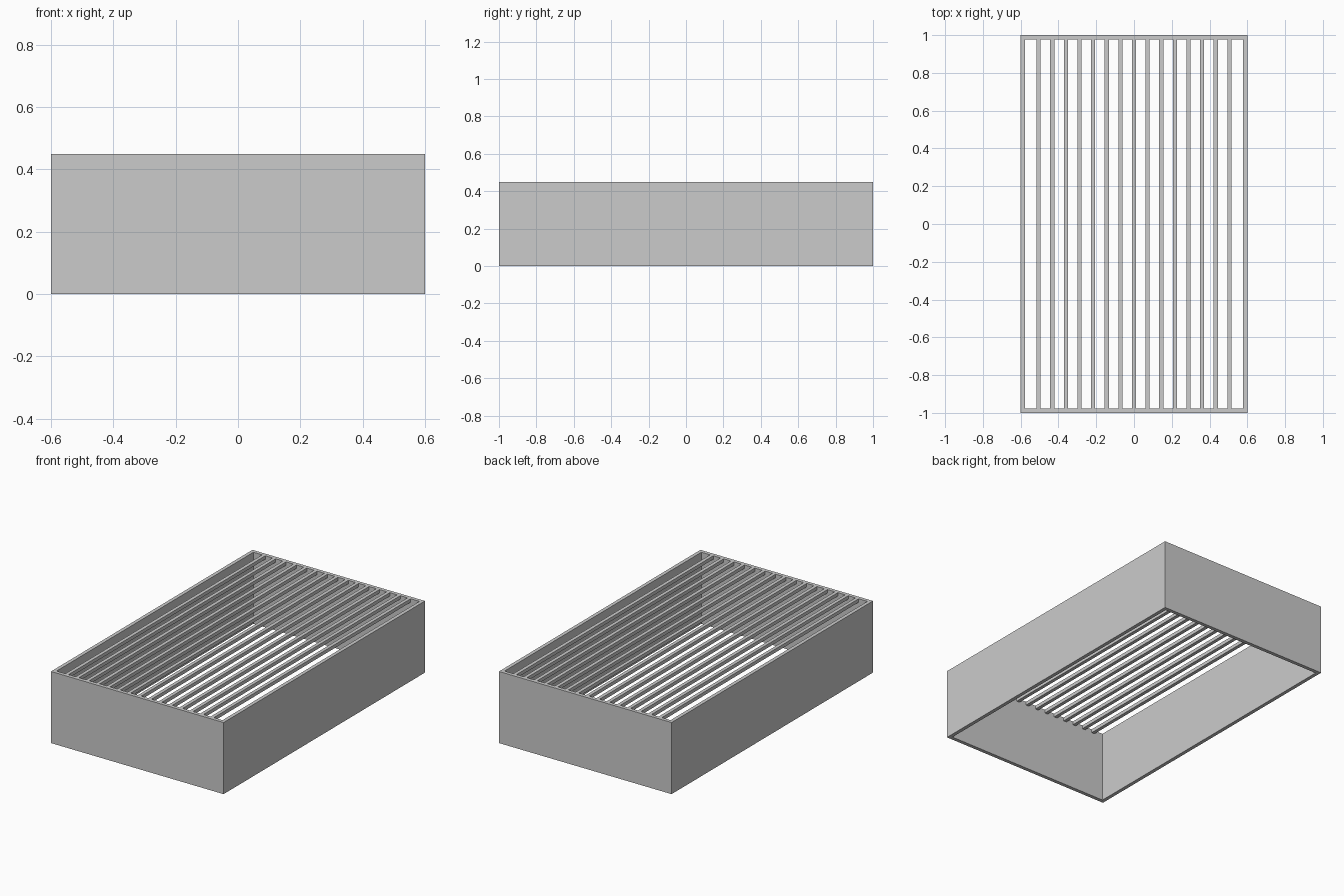
import bpy

cube = bpy.data.objects.get("Cube")
if cube:
    bpy.data.objects.remove(cube, do_unlink=True)

WIDTH, LENGTH, HEIGHT = 1.2, 2.0, 0.45
WALL = 0.023
BAR = 0.022
BAR_COUNT = 15
BAR_SPAN = 1.01   # distance between the centres of the outermost bars

grey = bpy.data.materials.new("plain grey")
grey.use_nodes = True
colour = (0.6, 0.6, 0.6, 1)
grey.diffuse_color = colour
grey.node_tree.nodes["Principled BSDF"].inputs["Base Color"].default_value = colour


def box(name, size, centre):
    bpy.ops.mesh.primitive_cube_add(size=1, location=centre)
    obj = bpy.context.object
    obj.name = name
    obj.scale = size
    bpy.ops.object.transform_apply(location=False, rotation=False, scale=True)
    obj.data.materials.append(grey)
    return obj


# Open frame: one continuous wall loop, no floor and no lid
def rectangle(w, l, z):
    return [(sx * w / 2, sy * l / 2, z) for sx, sy in ((-1, -1), (1, -1), (1, 1), (-1, 1))]


inner_w, inner_l = WIDTH - 2 * WALL, LENGTH - 2 * WALL
loops = [rectangle(WIDTH, LENGTH, 0), rectangle(WIDTH, LENGTH, HEIGHT),
         rectangle(inner_w, inner_l, HEIGHT), rectangle(inner_w, inner_l, 0)]
verts = [v for loop in loops for v in loop]
faces = []
for ring in range(4):
    following = (ring + 1) % 4
    for i in range(4):
        j = (i + 1) % 4
        faces.append((ring * 4 + i, ring * 4 + j, following * 4 + j, following * 4 + i))
mesh = bpy.data.meshes.new("frame_walls")
mesh.from_pydata(verts, [], faces)
mesh.materials.append(grey)
frame = bpy.data.objects.new("frame_walls", mesh)
bpy.context.collection.objects.link(frame)

# Grate bars running front to back, flush with the rim
for i in range(BAR_COUNT):
    x = BAR_SPAN * (i / (BAR_COUNT - 1) - 0.5)
    box(f"grate_bar_{i + 1}", (BAR, inner_l, BAR), (x, 0, HEIGHT - BAR / 2))
